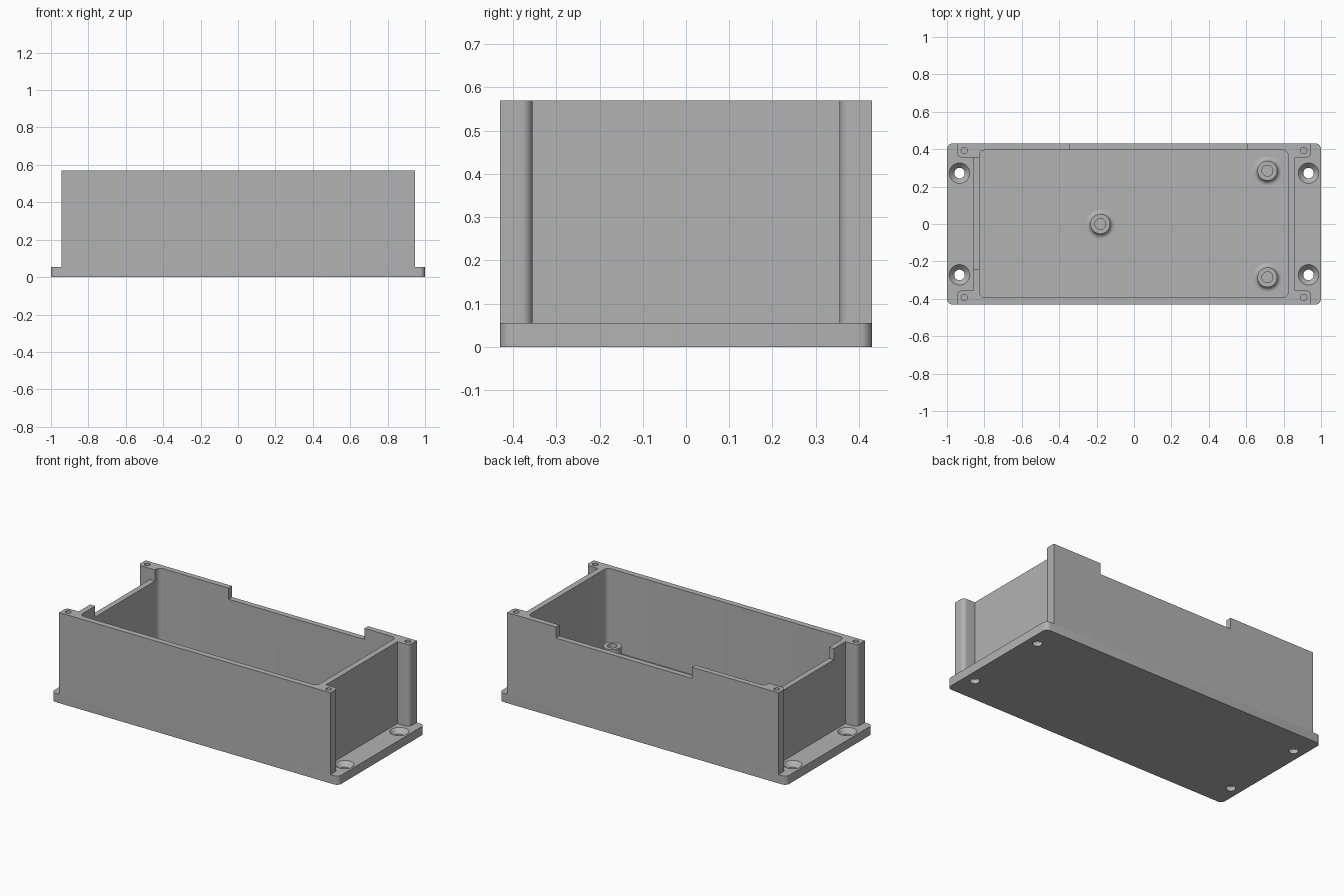
import bpy
import bmesh
from math import cos, sin, pi, radians
from mathutils import Vector

cube = bpy.data.objects.get("Cube")
if cube:
    bpy.data.objects.remove(cube, do_unlink=True)

grey = bpy.data.materials.new("grey plastic")
grey.use_nodes = True
colour = (0.45, 0.45, 0.45, 1)
grey.diffuse_color = colour
grey.node_tree.nodes["Principled BSDF"].inputs["Base Color"].default_value = colour

HALF_DEPTH, HEIGHT, FLOOR = 0.43, 0.57, 0.055


def finish(name, bm):
    bmesh.ops.recalc_face_normals(bm, faces=bm.faces)
    mesh = bpy.data.meshes.new(name)
    bm.to_mesh(mesh)
    bm.free()
    mesh.materials.append(grey)
    obj = bpy.data.objects.new(name, mesh)
    bpy.context.collection.objects.link(obj)
    return obj


def rounded(corners, steps=6):
    """Outline from (x, y, radius) right-angle corners."""
    points = []
    for i, (x, y, r) in enumerate(corners):
        p = Vector((x, y))
        if r == 0:
            points.append(p)
            continue
        to_prev = (Vector(corners[i - 1][:2]) - p).normalized()
        to_next = (Vector(corners[(i + 1) % len(corners)][:2]) - p).normalized()
        for k in range(steps + 1):
            a = k / steps * pi / 2
            points.append(p + r * ((1 - sin(a)) * to_prev + (1 - cos(a)) * to_next))
    return points


def slab(name, outline, z0, z1):
    bm = bmesh.new()
    face = bm.faces.new([bm.verts.new((p[0], p[1], z0)) for p in outline])
    up = bmesh.ops.extrude_face_region(bm, geom=[face])
    verts = [g for g in up["geom"] if isinstance(g, bmesh.types.BMVert)]
    bmesh.ops.translate(bm, verts=verts, vec=(0, 0, z1 - z0))
    if not any(f.normal.z < -0.9 and f.calc_center_median().z == z0 for f in bm.faces):
        bmesh.ops.holes_fill(bm, edges=[e for e in bm.edges if e.is_boundary])
    return finish(name, bm)


def box(name, x0, x1, y0, y1, z0, z1, r=0):
    return slab(name, rounded([(x0, y0, r), (x1, y0, r), (x1, y1, r), (x0, y1, r)]), z0, z1)


def lathe(name, x, y, profile, sides=32):
    """Turned solid from (radius, z) points, capped at both ends."""
    bm = bmesh.new()
    rings = [[bm.verts.new((x + r * cos(2 * pi * k / sides), y + r * sin(2 * pi * k / sides), z))
              for k in range(sides)] for r, z in profile]
    for a, b in zip(rings, rings[1:]):
        for k in range(sides):
            n = (k + 1) % sides
            bm.faces.new((a[k], a[n], b[n], b[k]))
    bm.faces.new(rings[0])
    bm.faces.new(rings[-1])
    return finish(name, bm)


def cut(obj, cutters):
    for c in cutters:
        mod = obj.modifiers.new("cut", "BOOLEAN")
        mod.operation, mod.solver, mod.object = "DIFFERENCE", "EXACT", c
    graph = bpy.context.evaluated_depsgraph_get()
    mesh = bpy.data.meshes.new_from_object(obj.evaluated_get(graph))
    obj.modifiers.clear()
    obj.data = mesh
    for c in cutters:
        bpy.data.objects.remove(c, do_unlink=True)


def smooth(obj):
    bpy.ops.object.select_all(action="DESELECT")
    obj.select_set(True)
    bpy.context.view_layer.objects.active = obj
    bpy.ops.object.shade_smooth_by_angle(angle=radians(30))


corners = [(sx, sy) for sx in (-1, 1) for sy in (-1, 1)]

# Base plate with countersunk mounting holes
base = box("base_plate", -1, 1, -HALF_DEPTH, HALF_DEPTH, 0, FLOOR, 0.03)
sink = [(0.028, -0.02), (0.028, 0.026), (0.055, FLOOR), (0.055, 0.1)]
cut(base, [lathe("sink_cutter", sx * 0.933, sy * 0.272, sink) for sx, sy in corners])

# Walls with corner posts, extruded from one outline
half = [(0.945, -HALF_DEPTH, 0), (0.945, -0.355, 0.025), (0.862, -0.355, 0),
        (0.862, 0.355, 0), (0.945, 0.355, 0.025), (0.945, HALF_DEPTH, 0)]
outline = rounded(half + [(-x, -y, r) for x, y, r in half])
walls = slab("walls", outline, FLOOR, HEIGHT)

# Cavity, back and end notches, and screw holes in the posts
notch = HEIGHT - 0.07
cutters = [
    box("cavity_cutter", -0.827, 0.825, -0.393, 0.395, 0, 0.7, 0.03),
    box("back_notch_cutter", -0.343, 0.605, 0.36, 0.5, notch, 0.7),
    box("end_notch_cutter", -0.9, -0.8, -0.24, 0.3549, notch, 0.7),
]
cutters += [lathe("screw_cutter", sx * 0.907, sy * 0.393, [(0.017, 0.35), (0.017, 0.7)], 20)
            for sx, sy in corners]
cut(walls, cutters)

# Standoffs with filleted feet and blind holes
foot = [(0.053 + 0.025 * (1 - sin(a)), FLOOR + 0.025 * (1 - cos(a)))
        for a in (k * pi / 12 for k in range(7))]
profile = foot + [(0.053, 0.15), (0.029, 0.15), (0.029, 0.07)]
standoffs = [lathe(name, x, y, profile) for name, x, y in (
    ("middle_standoff", -0.18, 0), ("back_standoff", 0.713, 0.285), ("front_standoff", 0.713, -0.285))]

for part in [base, walls] + standoffs:
    smooth(part)
